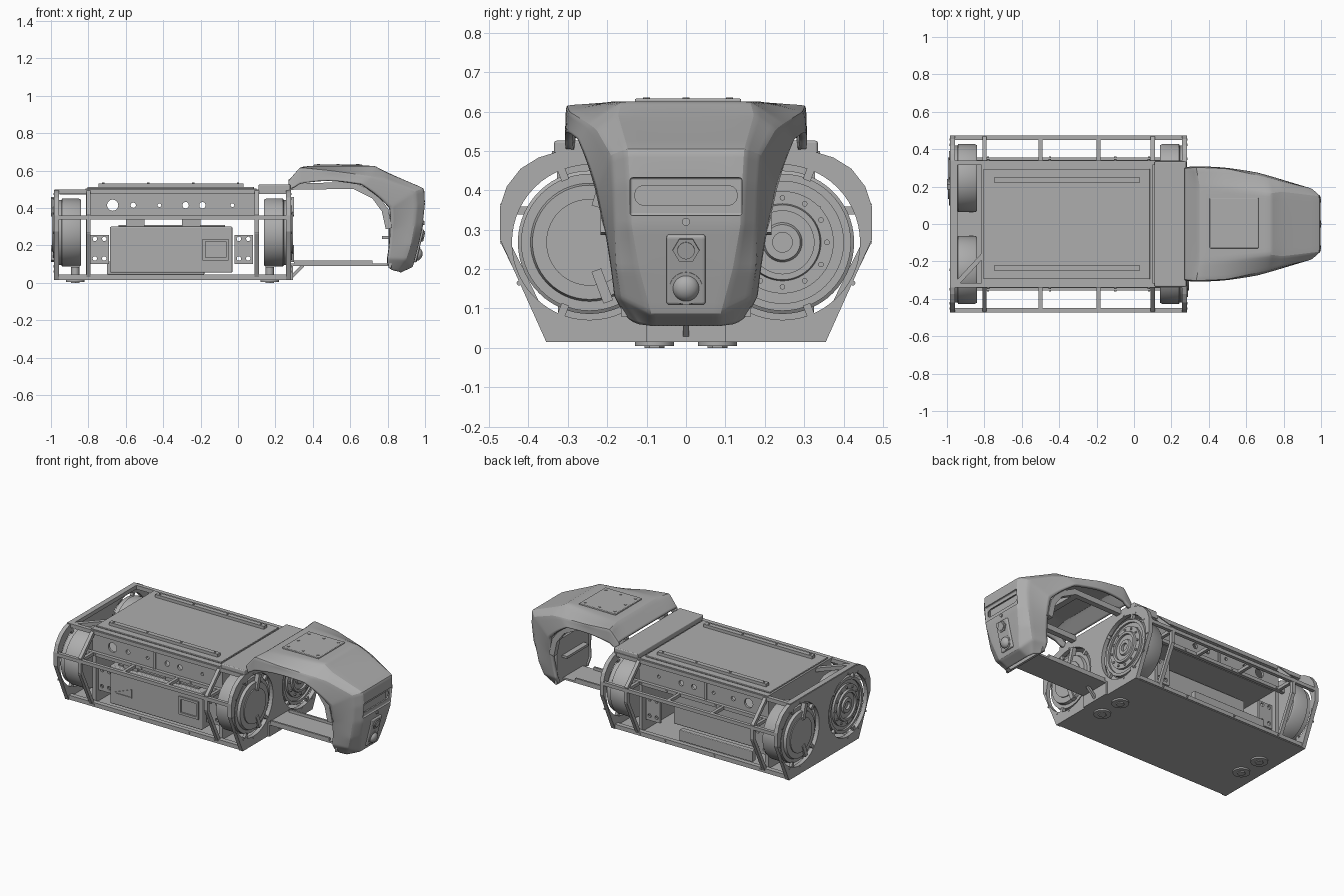
import bpy, bmesh, math
from mathutils import Vector, Matrix

if "Cube" in bpy.data.objects:
    bpy.data.objects.remove(bpy.data.objects["Cube"], do_unlink=True)

grey = bpy.data.materials.new("machined_grey")
grey.use_nodes = True
tone = (0.42, 0.42, 0.42, 1)
grey.diffuse_color = tone
grey.node_tree.nodes["Principled BSDF"].inputs["Base Color"].default_value = tone


def make(name, bm, smooth=False):
    bmesh.ops.recalc_face_normals(bm, faces=bm.faces)
    me = bpy.data.meshes.new(name)
    bm.to_mesh(me)
    bm.free()
    me.materials.append(grey)
    ob = bpy.data.objects.new(name, me)
    bpy.context.collection.objects.link(ob)
    if smooth:
        bpy.ops.object.select_all(action='DESELECT')
        bpy.context.view_layer.objects.active = ob
        ob.select_set(True)
        bpy.ops.object.shade_smooth_by_angle(angle=math.radians(32))
    return ob


def box(name, xr, yr, zr, bevel=0):
    bm = bmesh.new()
    bmesh.ops.create_cube(bm, size=1)
    for v in bm.verts:
        v.co = [(r[0] + r[1]) / 2 + c * (r[1] - r[0]) for r, c in zip((xr, yr, zr), v.co)]
    ob = make(name, bm)
    if bevel:
        m = ob.modifiers.new("bevel", 'BEVEL')
        m.width, m.segments = bevel, 3
    return ob


def cyl(name, centre, r, length, axis='X', sides=32):
    bm = bmesh.new()
    bmesh.ops.create_cone(bm, cap_ends=True, segments=sides, radius1=r, radius2=r, depth=length)
    turn = {'X': Matrix.Rotation(math.pi / 2, 3, 'Y'), 'Y': Matrix.Rotation(math.pi / 2, 3, 'X'),
            'Z': Matrix.Identity(3)}[axis]
    for v in bm.verts:
        v.co = turn @ v.co + Vector(centre)
    return make(name, bm, True)


def beam(name, a, b, w=0.022):
    a, b = Vector(a), Vector(b)
    bm = bmesh.new()
    bmesh.ops.create_cube(bm, size=1)
    turn = (b - a).to_track_quat('Z', 'X')
    for v in bm.verts:
        v.co = (a + b) / 2 + turn @ Vector((v.co.x * w, v.co.y * w, v.co.z * ((b - a).length + w * 0.6)))
    return make(name, bm)


def plate(name, loops, x0, x1):
    """Extrude (y, z) loops along x: the first is the outline, the rest are holes."""
    bm = bmesh.new()
    edges = []
    for loop in loops:
        vs = [bm.verts.new((x0, y, z)) for y, z in loop]
        edges += [bm.edges.new(p) for p in zip(vs, vs[1:] + vs[:1])]
    bmesh.ops.triangle_fill(bm, edges=edges, use_beauty=True)
    ext = bmesh.ops.extrude_face_region(bm, geom=bm.faces[:], use_keep_orig=True)
    for v in ext["geom"]:
        if isinstance(v, bmesh.types.BMVert):
            v.co.x = x1
    return make(name, bm)


def circle(y, z, r, n=56):
    return [(y + r * math.cos(k * math.tau / n), z + r * math.sin(k * math.tau / n)) for k in range(n)]


def lathe(name, profile, y, z, x, side):
    """Revolve (radius, height) points round x, facing side."""
    bm = bmesh.new()
    vs = [bm.verts.new((x + side * h, y, z + r)) for r, h in profile]
    es = [bm.edges.new(p) for p in zip(vs, vs[1:])]
    bmesh.ops.spin(bm, geom=vs + es, cent=(x, y, z), axis=(1, 0, 0), angle=math.tau, steps=56)
    bmesh.ops.remove_doubles(bm, verts=bm.verts, dist=1e-4)
    return make(name, bm, True)


def cut(ob, *cutters):
    for c in cutters:
        c.hide_render = True
        c.hide_viewport = True
        m = ob.modifiers.new("cut", 'BOOLEAN')
        m.operation, m.object, m.solver = 'DIFFERENCE', c, 'EXACT'


HUB_Y, HUB_Z = 0.245, 0.268

# Floor and end plates with motor openings
box("floor_plate", (-0.98, 0.28), (-0.35, 0.35), (0.015, 0.03))
half = [(0.355, 0.015), (0.472, 0.275), (0.472, 0.36), (0.455, 0.41), (0.42, 0.455), (0.375, 0.483), (0.33, 0.497)]
outline = half + [(-y, z) for y, z in reversed(half)]
openings = [circle(s * HUB_Y, HUB_Z, 0.197) for s in (-1, 1)]
for label, x, side in (("rear", -0.97, -1), ("front", 0.27, 1)):
    plate(label + "_end_plate", [outline] + openings, x - 0.013, x + 0.013)
    for s in (-1, 1):
        # Motors: one end of each pair is a capped drum, the other a ringed rotor
        drum = [(0, -0.13), (0.176, -0.13), (0.182, -0.12), (0.182, -0.03), (0.174, -0.025), (0.174, 0)]
        if s == -side:
            prof = drum + [(0.15, 0.0), (0.145, 0.018), (0.11, 0.018), (0.11, 0.024), (0, 0.024)]
        else:
            prof = drum + [(0.155, 0), (0.155, -0.012), (0.13, -0.012), (0.13, 0.002), (0.098, 0.002),
                           (0.095, 0.014), (0.08, 0.014), (0.08, 0), (0.05, 0), (0.045, 0.01),
                           (0.025, 0.01), (0.025, -0.005), (0, -0.005)]
        lathe(label + "_hip_motor", prof, s * HUB_Y, HUB_Z, x, side)
        for k in range(12):
            a = k * math.tau / 12
            cy, cz = math.cos(a), math.sin(a)
            if s == side:
                cyl("rotor_bolt", (x + side * 0.002, s * HUB_Y + 0.113 * cy, HUB_Z + 0.113 * cz), 0.007, 0.014, sides=10)
            # Plate bolts round the opening, on the outer half only
            if cy > -0.3:
                cyl("plate_bolt", (x + side * 0.013, s * (HUB_Y + 0.207 * cy), HUB_Z + 0.207 * cz), 0.006, 0.006, sides=10)
        for a in (-1.2, 1.2, 2.4, 3.9):
            beam("mount_lug", *[(x, s * (HUB_Y + r * math.cos(a)), HUB_Z + r * math.sin(a))
                                for r in (0.175, 0.195)], w=0.02)
        if s == -side:
            for dz in (-0.12, 0.15):
                beam("cap_clamp", (x + side * 0.016, s * 0.2, HUB_Z + dz * 1.2),
                     (x + side * 0.016, s * 0.225, HUB_Z + dz * 0.65), 0.026)
        # Feet under each motor bay
        fx = x - side * 0.1
        cyl("foot_pad", (fx, s * 0.08, 0.01), 0.05, 0.01, 'Z')
        cyl("foot_post", (fx, s * 0.08, 0.05), 0.022, 0.07, 'Z', 16)
        cyl("foot_bolt", (fx, s * 0.08, 0.003), 0.025, 0.006, 'Z', 6)
    # Inner bulkhead
    bx = x - side * 0.17
    box(label + "_bulkhead", (bx - 0.012, bx + 0.012), (-0.32, 0.32), (0.03, 0.49))

# Side cage: rails, ribs and ladder struts
for s in (-1, 1):
    box("outer_rail", (-0.97, 0.27), sorted((s * 0.45, s * 0.472)), (0.338, 0.36))
    box("inner_rail", (-0.97, 0.27), sorted((s * 0.32, s * 0.342)), (0.338, 0.36))
    box("top_rail", (-0.98, 0.27), sorted((s * 0.315, s * 0.34)), (0.475, 0.5))
    box("bottom_rail", (-0.97, 0.27), sorted((s * 0.325, s * 0.355)), (0.02, 0.045))
    for x in (-0.8, 0.1):
        path = [(x, s * y, z) for y, z in ((0.33, 0.487), (0.46, 0.36), (0.46, 0.27), (0.345, 0.035))]
        for a, b in zip(path, path[1:]):
            beam("cage_rib", a, b, 0.022)
    for x in (-0.8, -0.5, -0.19, 0.1):
        beam("ladder_strut", (x, s * 0.33, 0.349), (x, s * 0.46, 0.349), 0.02)
    # Upper side panel with round ports
    panel = box("upper_side_panel", (-0.8, 0.1), sorted((s * 0.305, s * 0.32)), (0.35, 0.485))
    cut(panel, *[cyl("port_cutter", (x, s * 0.31, 0.415), r, 0.06, 'Y', 20)
                 for x, r in ((-0.67, 0.03), (-0.56, 0.014), (-0.42, 0.01), (-0.28, 0.017), (-0.19, 0.017), (-0.03, 0.01))])
    box("panel_seam_rib", (-0.375, -0.36), sorted((s * 0.315, s * 0.327)), (0.36, 0.48))
    # Perforated brackets beside the bulkheads
    for x in (-0.74, 0.03):
        bracket = box("side_bracket", (x - 0.05, x + 0.05), sorted((s * 0.28, s * 0.292)), (0.1, 0.255))
        cut(bracket, *[cyl("bracket_hole_cutter", (x + dx, s * 0.286, z), 0.012, 0.05, 'Y', 12)
                       for dx in (-0.025, 0.025) for z in (0.13, 0.235)])
    # Deck runners
    box("deck_runner", (-0.745, 0.03), sorted((s * 0.22, s * 0.25)), (0.51, 0.532))
    for x in (-0.72, -0.48, -0.24, 0.0):
        cyl("runner_bolt", (x, s * 0.235, 0.533), 0.007, 0.006, 'Z', 10)
    for x in (-0.78, -0.45, -0.1, 0.08):
        cyl("rail_bolt", (x, s * 0.343, 0.349), 0.007, 0.008, 'Y', 10)
        cyl("floor_rail_bolt", (x, s * 0.357, 0.032), 0.006, 0.008, 'Y', 10)

# Deck and tray
box("deck_frame", (-0.815, 0.1), (-0.33, 0.33), (0.485, 0.503))
box("deck_plate", (-0.805, 0.085), (-0.295, 0.295), (0.503, 0.513), 0.003)
box("upper_tray", (-0.8, 0.1), (-0.305, 0.305), (0.345, 0.355))
box("front_deck", (0.11, 0.28), (-0.335, 0.335), (0.487, 0.526), 0.006)
box("rear_cross_bar", (-0.98, -0.945), (-0.33, 0.33), (0.475, 0.5))
beam("rear_gusset", (-0.94, -0.31, 0.485), (-0.81, -0.17, 0.485), 0.025)

# Battery with side details
box("battery", (-0.685, -0.03), (-0.325, 0.17), (0.055, 0.3), 0.006)
box("battery_lid_frame", (-0.64, -0.07), (-0.3, 0.16), (0.3, 0.308))
handle = box("battery_handle_frame", (-0.19, -0.05), (-0.334, -0.325), (0.12, 0.235))
cut(handle, box("handle_cutter", (-0.175, -0.065), (-0.36, -0.32), (0.135, 0.22)))
for a, b in (((-0.66, 0.13), (-0.53, 0.13)), ((-0.53, 0.13), (-0.53, 0.18)), ((-0.53, 0.18), (-0.66, 0.13))):
    beam("triangle_mark", (a[0], -0.326, a[1]), (b[0], -0.326, b[1]), 0.007)
box("back_ledge_bar", (-0.7, -0.18), (0.29, 0.325), (0.045, 0.115), 0.004)
for x in (-0.55, -0.25):
    box("battery_clip", (x - 0.05, x + 0.05), (-0.31, -0.29), (0.3, 0.345))

# Head shell: lofted arch; each station lists centre, shoulder and lip as (x, half width, z)
stations = [((0.27, 0.24, 0.55), (0.27, 0.298, 0.545), (0.27, 0.305, 0.49)),
            ((0.35, 0.20, 0.623), (0.33, 0.305, 0.618), (0.33, 0.308, 0.53)),
            ((0.50, 0.19, 0.626), (0.50, 0.298, 0.60), (0.48, 0.306, 0.555)),
            ((0.73, 0.165, 0.626), (0.71, 0.25, 0.57), (0.66, 0.275, 0.53)),
            ((0.79, 0.175, 0.592), (0.79, 0.228, 0.555), (0.75, 0.25, 0.47)),
            ((0.995, 0.15, 0.505), (0.95, 0.19, 0.49), (0.815, 0.23, 0.40)),
            ((1.0, 0.145, 0.42), (0.955, 0.185, 0.41), (0.82, 0.217, 0.34)),
            ((0.99, 0.14, 0.31), (0.945, 0.182, 0.31), (0.815, 0.203, 0.28)),
            ((0.965, 0.12, 0.20), (0.925, 0.178, 0.20), (0.81, 0.19, 0.20)),
            ((0.935, 0.088, 0.085), (0.90, 0.165, 0.125), (0.80, 0.182, 0.13)),
            ((0.87, 0.085, 0.055), (0.86, 0.12, 0.06), (0.80, 0.15, 0.07))]
bm = bmesh.new()
rows = []
for c, sh, lip in stations:
    right = [(p[0], -p[1], p[2]) for p in (lip, sh, c)]
    rows.append([bm.verts.new(p) for p in right + [(c[0], 0, c[2])] + [(x, -y, z) for x, y, z in reversed(right)]])
crease = bm.edges.layers.float.new("crease_edge")
for ra, rb in zip(rows, rows[1:]):
    for i in range(6):
        bm.faces.new((ra[i], ra[i + 1], rb[i + 1], rb[i]))
sharp = {v for r in rows for v in r[1:6:4]} | {v for r in rows[1:] for v in r[2:5:2]}
for e in bm.edges:
    if all(v in sharp for v in e.verts):
        e[crease] = 0.8
    if any(all(v in rows[k] for v in e.verts) for k in (0, 1, 3, 5, 7, 9, 10)):
        e[crease] = 0.8
shell = make("head_shell", bm, True)
sub = shell.modifiers.new("round", 'SUBSURF')
sub.levels = sub.render_levels = 3
thick = shell.modifiers.new("thickness", 'SOLIDIFY')
thick.thickness, thick.offset = 0.02, -1
cut(shell, box("visor_cutter", (0.9, 1.1), (-0.13, 0.13), (0.362, 0.412), 0.022),
    box("visor_recess_cutter", (0.984, 1.1), (-0.142, 0.142), (0.336, 0.432), 0.006))

# Head fittings
box("visor_back", (0.945, 0.955), (-0.14, 0.14), (0.34, 0.43))
for s in (-1, 1):
    ribs = [(x, s * 0.2, z) for x, z in ((0.29, 0.515), (0.62, 0.52), (0.73, 0.465), (0.785, 0.39), (0.805, 0.3))]
    for a, b in zip(ribs, ribs[1:]):
        beam("head_inner_rib", a, b, 0.035)
box("head_cross_beam", (0.58, 0.62), (-0.2, 0.2), (0.505, 0.535))
box("chin_back_wall", (0.805, 0.82), (-0.165, 0.165), (0.08, 0.36))
box("chin_step", (0.77, 0.81), (-0.11, 0.11), (0.235, 0.25))
tilt = Matrix.Translation((0.966, 0, 0.2)) @ Matrix.Rotation(math.radians(14), 4, 'Y')
for ob in (box("sensor_plate", (-0.012, 0.008), (-0.05, 0.05), (-0.093, 0.09), 0.008),
           cyl("sensor_bezel", (0.008, 0, 0.052), 0.034, 0.012, sides=6),
           cyl("sensor_lens", (0.011, 0, 0.052), 0.022, 0.014),
           cyl("dome_seat", (0.006, 0, -0.048), 0.042, 0.01),
           lathe("camera_dome", [(0.034 * math.cos(k * math.pi / 12), 0.026 * math.sin(k * math.pi / 12))
                                 for k in range(7)], 0, -0.048, 0.006, 1)):
    ob.matrix_world = tilt
cyl("face_button", (0.987, 0, 0.32), 0.01, 0.02, sides=16)
box("top_hatch", (0.405, 0.665), (-0.13, 0.14), (0.615, 0.633), 0.004)
for x, y in ((0.43, -0.1), (0.43, 0.11), (0.64, -0.1), (0.64, 0.11), (0.535, 0.11), (0.535, -0.1), (0.43, 0.0)):
    cyl("hatch_bolt", (x, y, 0.633), 0.009, 0.006, 'Z', 10)

# Lower tray joining body and chin
box("chin_tray", (0.28, 0.81), (-0.1, 0.1), (0.09, 0.102))
for s in (-1, 1):
    box("tray_flange", (0.3, 0.72), sorted((s * 0.088, s * 0.1)), (0.09, 0.12))
beam("tray_brace", (0.285, 0, 0.03), (0.345, 0, 0.09), 0.016)
box("foot_bracket", (0.28, 0.295), (-0.1, 0.1), (0.015, 0.1))
